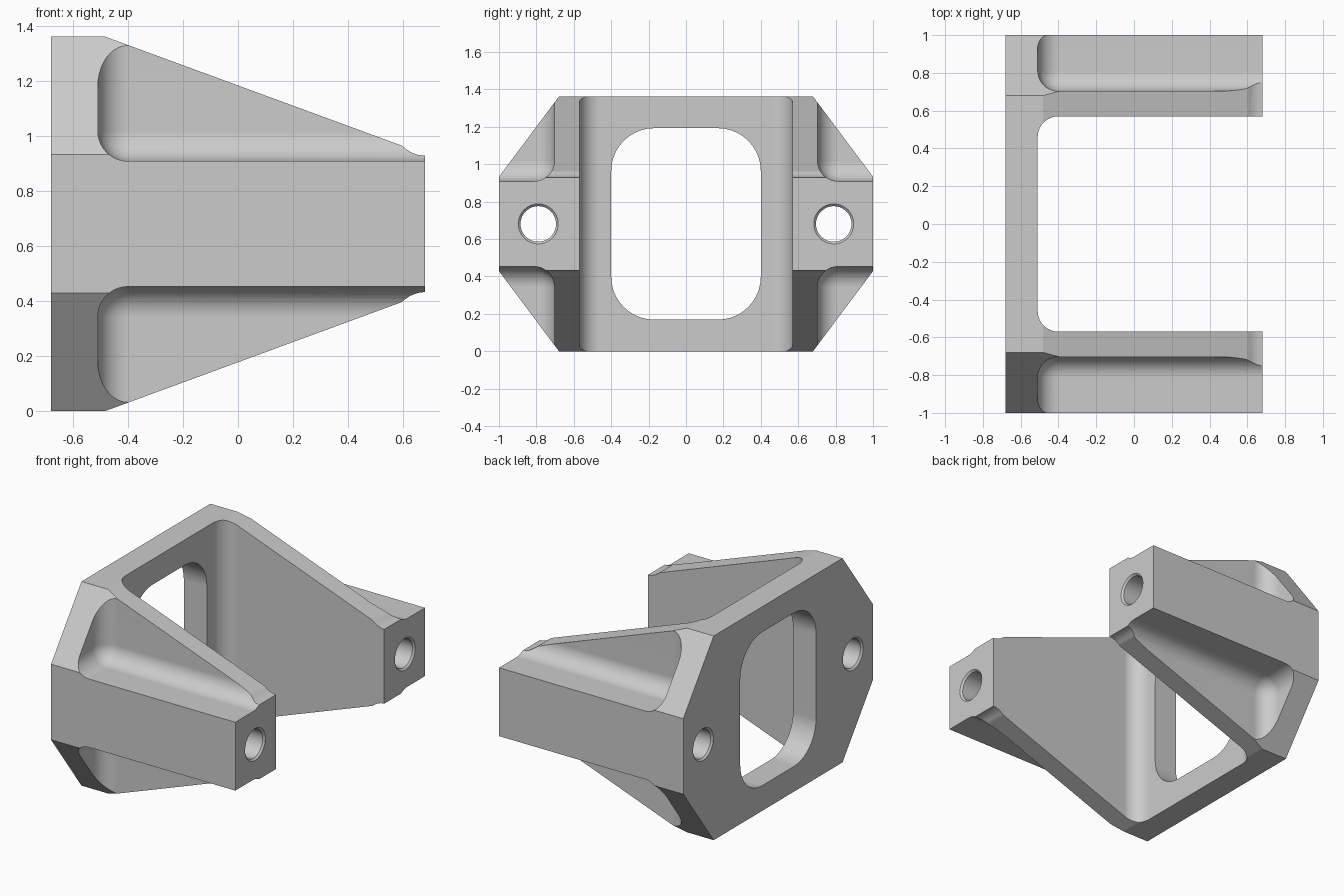
import bpy, bmesh, math
from mathutils import Vector

if "Cube" in bpy.data.objects:
    bpy.data.objects.remove(bpy.data.objects["Cube"], do_unlink=True)

MID = 0.681      # mirror height
HALF = 0.68      # half length along x
FILLET = 0.11

metal = bpy.data.materials.new("plain grey")
metal.use_nodes = True
grey = (0.6, 0.6, 0.6, 1)
metal.diffuse_color = grey
metal.node_tree.nodes["Principled BSDF"].inputs["Base Color"].default_value = grey


def finish(name, bm):
    bm.normal_update()
    bmesh.ops.recalc_face_normals(bm, faces=bm.faces)
    if bm.calc_volume(signed=True) < 0:
        bmesh.ops.reverse_faces(bm, faces=bm.faces)
    mesh = bpy.data.meshes.new(name)
    bm.to_mesh(mesh)
    bm.free()
    obj = bpy.data.objects.new(name, mesh)
    bpy.context.collection.objects.link(obj)
    mesh.materials.append(metal)
    return obj


def prism(name, points, offset):
    bm = bmesh.new()
    face = bm.faces.new([bm.verts.new(p) for p in points])
    new = bmesh.ops.extrude_face_region(bm, geom=[face])["geom"]
    bmesh.ops.translate(bm, vec=offset,
                        verts=[v for v in new if isinstance(v, bmesh.types.BMVert)])
    return finish(name, bm)


def rounded_box(name, lo, hi, radius, pick, flip=(1, 1)):
    """Box whose edges chosen by pick are rounded; flip mirrors it in y and about MID."""
    bm = bmesh.new()
    bmesh.ops.create_cube(bm, size=1)
    for v in bm.verts:
        v.co = Vector([l + (c + 0.5) * (h - l) for l, c, h in zip(lo, v.co, hi)])
    edges = [e for e in bm.edges if pick(e.verts[0].co, e.verts[1].co)]
    bmesh.ops.bevel(bm, geom=edges, offset=radius, segments=10, profile=0.5,
                    affect='EDGES', clamp_overlap=True)
    for v in bm.verts:
        v.co.y *= flip[0]
        v.co.z = MID + (v.co.z - MID) * flip[1]
    return finish(name, bm)


def bolt_cutter(name, y):
    """Through hole along x with a small countersink at both ends."""
    bm = bmesh.new()
    rings = []
    for x, r in ((-0.69, 0.117), (-0.668, 0.095), (0.668, 0.095), (0.69, 0.117)):
        angles = [math.tau * i / 40 for i in range(40)]
        rings.append([bm.verts.new((x, y + r * math.cos(a), MID + r * math.sin(a)))
                      for a in angles])
    for a, b in zip(rings, rings[1:]):
        for i in range(40):
            j = (i + 1) % 40
            bm.faces.new((a[i], a[j], b[j], b[i]))
    bm.faces.new(rings[0])
    bm.faces.new(rings[-1])
    return finish(name, bm)


# Tapered side profile, with a concave relief at the tips
upper = [(-HALF, MID), (-0.483, MID), (0.595, 0.285), (0.61, 0.273), (0.63, 0.26),
         (0.655, 0.251), (HALF, 0.248)]
side = [(x, -1.1, MID + z) for x, z in upper]
side += [(x, -1.1, MID - z) for x, z in reversed(upper)]
bracket = prism("bracket", side, (0, 2.2, 0))

# Chamfered eight-sided outline, as seen along the length
corner = [(1, 0.252), (0.677, MID + 0.003)]
quarter = corner + [(-y, z) for y, z in reversed(corner)]
outline = [(-1, y, MID + z) for y, z in quarter + [(-y, -z) for y, z in quarter]]
envelope = prism("outline_envelope", outline, (2, 0, 0))

# Cutters: centre channel, plate window, four outer pockets and two bolt holes
back = -0.51
cutters = [
    rounded_box("channel_cutter", (back, -0.57, -0.2), (1, 0.57, 1.6), FILLET,
                lambda a, b: abs(a.x - back) < 1e-4 and abs(b.x - back) < 1e-4
                and abs(a.z - b.z) > 1),
    rounded_box("window_cutter", (-1, -0.4, MID - 0.512), (0, 0.4, MID + 0.512), 0.23,
                lambda a, b: abs(a.x - b.x) > 0.5),
]
inner = Vector((back, 0.703, MID + 0.228))
for sy in (1, -1):
    for sz in (1, -1):
        cutters.append(rounded_box(
            "pocket_cutter", inner, (1, 1.4, 1.7), FILLET,
            lambda a, b: min((a - inner).length, (b - inner).length) < 1e-4, (sy, sz)))
    cutters.append(bolt_cutter("bolt_cutter", 0.79 * sy))


def boolean(tool, operation):
    mod = bracket.modifiers.new(tool.name, 'BOOLEAN')
    mod.object, mod.operation, mod.solver = tool, operation, 'EXACT'


boolean(envelope, 'INTERSECT')
for cutter in cutters:
    boolean(cutter, 'DIFFERENCE')

# Bake the cuts and drop the helpers
bpy.context.view_layer.update()
result = bpy.data.meshes.new_from_object(
    bracket.evaluated_get(bpy.context.evaluated_depsgraph_get()))
bracket.modifiers.clear()
bracket.data = result
result.materials.clear()
result.materials.append(metal)
for poly in result.polygons:
    poly.material_index = 0
for helper in cutters + [envelope]:
    bpy.data.objects.remove(helper, do_unlink=True)

# Smooth fillets with crisp edges and flat planes
bpy.ops.object.select_all(action='DESELECT')
bracket.select_set(True)
bpy.context.view_layer.objects.active = bracket
bpy.ops.object.shade_smooth_by_angle(angle=math.radians(20))
weighted = bracket.modifiers.new("flat_plane_normals", 'WEIGHTED_NORMAL')
weighted.keep_sharp = True
